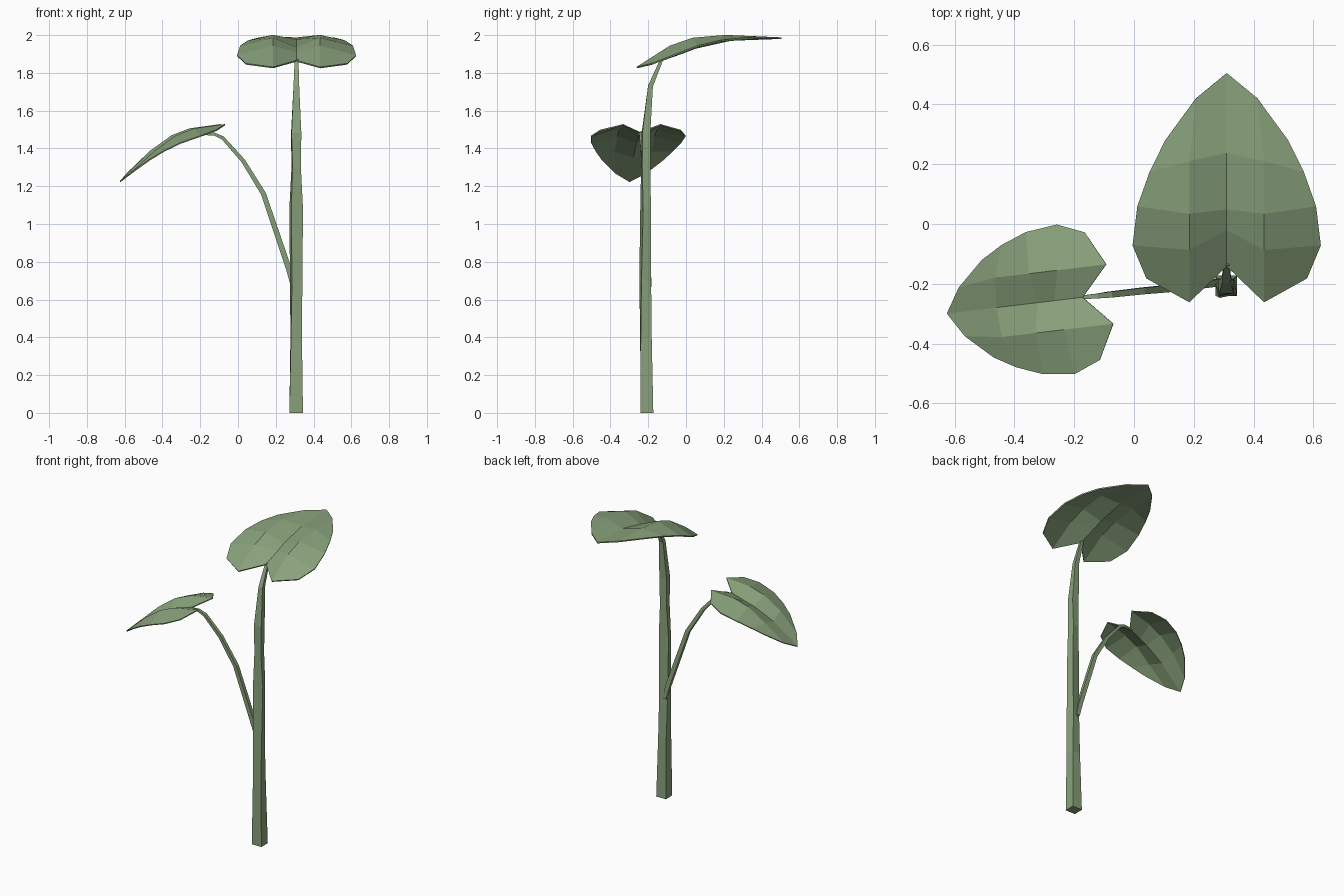
import bpy, bmesh, math
from mathutils import Vector, Matrix

if "Cube" in bpy.data.objects:
    bpy.data.objects.remove(bpy.data.objects["Cube"])

green = bpy.data.materials.new("leaf_green")
green.diffuse_color = (0.25, 0.36, 0.20, 1)
green.use_nodes = True
green.node_tree.nodes["Principled BSDF"].inputs["Base Color"].default_value = green.diffuse_color


def add_object(name, bm):
    me = bpy.data.meshes.new(name)
    bm.to_mesh(me)
    bm.free()
    me.materials.append(green)
    ob = bpy.data.objects.new(name, me)
    bpy.context.collection.objects.link(ob)
    return ob


def square_tube(name, rings, side):
    """Four-sided tube; each ring is (x, y, z, half width, half depth, twist)."""
    bm = bmesh.new()
    pts = [Vector(r[:3]) for r in rings]
    loops = []
    for i, r in enumerate(rings):
        t = (pts[min(i + 1, len(pts) - 1)] - pts[max(i - 1, 0)]).normalized()
        if i == 0 and r[2] == 0:
            t = Vector((0, 0, 1))
        u = (side - t * side.dot(t)).normalized()
        v = t.cross(u)
        c, s = math.cos(math.radians(r[5])), math.sin(math.radians(r[5]))
        loop = []
        for a, b in ((-1, -1), (1, -1), (1, 1), (-1, 1)):
            p, q = a * r[3], b * r[4]
            loop.append(bm.verts.new(pts[i] + u * (p * c - q * s) + v * (p * s + q * c)))
        loops.append(loop)
    for a, b in zip(loops, loops[1:]):
        for k in range(4):
            bm.faces.new((a[k], a[(k + 1) % 4], b[(k + 1) % 4], b[k]))
    bm.faces.new(loops[0][::-1])
    bm.faces.new(loops[-1])
    bmesh.ops.recalc_face_normals(bm, faces=bm.faces)
    return add_object(name, bm)


# Heart-shaped leaf, origin at the notch: midrib, fold ridge and outer edge
MID = [(0, 0, 0.003), (0, .12, .045), (0, .19, .072), (0, .378, .114), (0, .645, .124)]
RIDGE = [(.125, -.12, -.032), (.125, .055, .080), (.125, .175, .122), (.125, .35, .137)]
EDGE = [(.268, -.04, -.013), (.314, .07, .030), (.298, .20, .080),
        (.257, .315, .108), (.205, .42, .122), (.103, .56, .127)]


def leaf(name, matrix):
    bm = bmesh.new()
    mid = [bm.verts.new(p) for p in MID]
    for sx in (1, -1):
        rid = [bm.verts.new((sx * x, y, z)) for x, y, z in RIDGE]
        edge = [bm.verts.new((sx * x, y, z)) for x, y, z in EDGE]
        faces = []
        for i in range(3):
            faces.append((mid[i], mid[i + 1], rid[i + 1], rid[i]))
            faces.append((rid[i], rid[i + 1], edge[i + 1], edge[i]))
        faces.append((mid[3], mid[4], edge[5], rid[3]))
        faces.append((rid[3], edge[5], edge[4], edge[3]))
        for f in faces:
            bm.faces.new(f[::-1] if sx > 0 else f)
    ob = add_object(name, bm)
    ob.matrix_world = matrix
    mod = ob.modifiers.new("thickness", 'SOLIDIFY')
    mod.thickness = 0.008
    mod.offset = 0
    return ob


# Main stem
square_tube("main_stem", [
    (.308, -.207, 0, .036, .034, 0),
    (.308, -.212, .40, .029, .029, 3),
    (.308, -.216, .70, .028, .026, 12),
    (.308, -.214, 1.08, .032, .021, 14),
    (.308, -.213, 1.30, .022, .022, 8),
    (.308, -.212, 1.48, .026, .021, 4),
    (.309, -.188, 1.73, .015, .013, 0),
    (.310, -.130, 1.868, .010, .008, 0),
], Vector((1, 0, 0)))

# Side stem arching out to the small leaf
square_tube("side_stem", [
    (.292, -.193, .67, .010, .012, 0),
    (.270, -.197, .76, .012, .015, 0),
    (.135, -.214, 1.16, .012, .013, 0),
    (.027, -.224, 1.335, .011, .011, 0),
    (-.080, -.236, 1.455, .010, .009, 0),
    (-.125, -.241, 1.476, .008, .008, 0),
    (-.185, -.246, 1.477, .006, .006, 0),
], Vector((0, 1, 0)))

# Leaves
leaf("large_leaf", Matrix.Translation((.31, -.14, 1.86)))
leaf("small_leaf", Matrix.Translation((-.17, -.245, 1.483))
     @ Matrix.Rotation(math.radians(96.8), 4, 'Z')
     @ Matrix.Rotation(math.radians(-40.4), 4, 'X')
     @ Matrix.Scale(0.8, 4))
